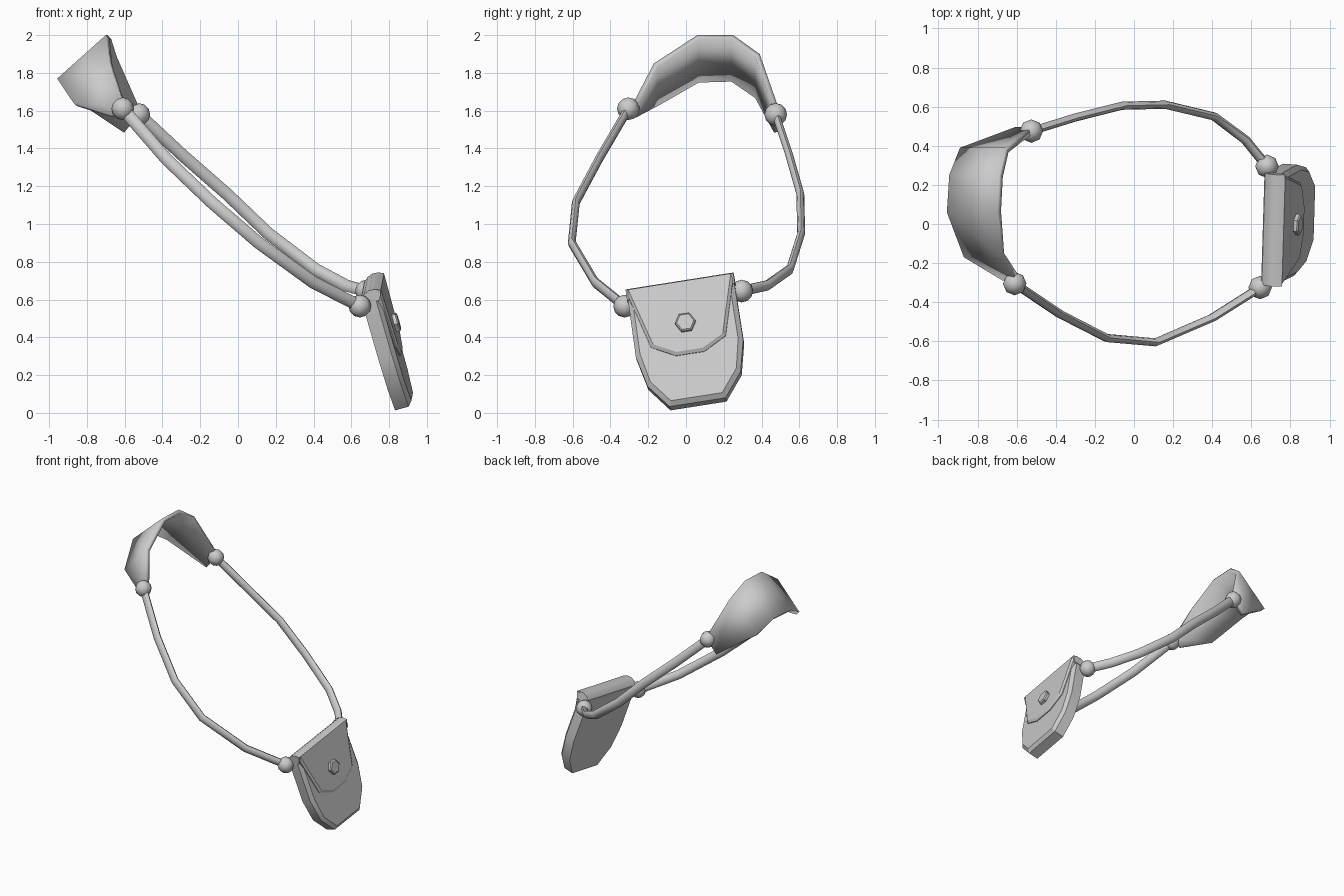
import bpy, bmesh, math
from mathutils import Vector, Matrix

if "Cube" in bpy.data.objects:
    bpy.data.objects.remove(bpy.data.objects["Cube"])

grey = bpy.data.materials.new("plain_grey")
grey.diffuse_color = (0.6, 0.6, 0.6, 1)
grey.use_nodes = True
grey.node_tree.nodes["Principled BSDF"].inputs["Base Color"].default_value = grey.diffuse_color


def finish(name, bm, angle=35, fix=True):
    """Turn a bmesh into a named, shaded object."""
    if fix:
        bmesh.ops.recalc_face_normals(bm, faces=bm.faces)
    me = bpy.data.meshes.new(name)
    bm.to_mesh(me)
    bm.free()
    me.materials.append(grey)
    ob = bpy.data.objects.new(name, me)
    bpy.context.collection.objects.link(ob)
    bpy.ops.object.select_all(action='DESELECT')
    ob.select_set(True)
    bpy.context.view_layer.objects.active = ob
    bpy.ops.object.shade_smooth_by_angle(angle=math.radians(angle))
    return ob


def loft(bm, rings):
    """Join closed rings of equal length and cap both ends."""
    vs = [[bm.verts.new(p) for p in r] for r in rings]
    n = len(vs[0])
    for a, b in zip(vs, vs[1:]):
        for i in range(n):
            bm.faces.new((a[i], a[(i + 1) % n], b[(i + 1) % n], b[i]))
    bm.faces.new(vs[0][::-1])
    bm.faces.new(vs[-1])


# Tilted frame of the pouch: u across, v down, t outward
W = Vector((0.03, 0.987, 0.155)).normalized()
D = Vector((0.275, 0.143, -0.95))
D = (D - W * D.dot(W)).normalized()
N = D.cross(W)
O = Vector((0.765, -0.035, 0.695))


def pouch(u, v, t):
    return O + W * u + D * v + N * t


def mirrored(half):
    return half + [(-u, v) for u, v in reversed(half)]


# Pouch body with a chamfered front rim
outer = mirrored([(0.285, 0.015), (0.288, 0.36), (0.25, 0.53), (0.15, 0.66)])
inner = mirrored([(0.26, 0.025), (0.263, 0.355), (0.23, 0.515), (0.138, 0.635)])
bm = bmesh.new()
loft(bm, [[pouch(u, v, -0.115) for u, v in outer],
          [pouch(u, v, -0.04) for u, v in outer],
          [pouch(u, v, -0.018) for u, v in inner]])
finish("pouch_body", bm, 25)

# Flap front plate, slightly chamfered
flap = mirrored([(0.29, 0.0), (0.2, 0.33), (0.077, 0.397)])
flap_in = mirrored([(0.275, 0.0), (0.187, 0.318), (0.07, 0.38)])
bm = bmesh.new()
loft(bm, [[pouch(u, v, -0.03) for u, v in flap],
          [pouch(u, v, -0.012) for u, v in flap],
          [pouch(u, v, 0.0) for u, v in flap_in]])
finish("flap_front", bm, 25)

# Folded top of the flap
fold = [(0, 0), (-0.03, -0.012), (-0.06, -0.015), (-0.09, -0.004),
        (-0.112, 0.016), (-0.115, 0.05), (-0.02, 0.05)]
bm = bmesh.new()
loft(bm, [[pouch(u, v, t) for t, v in fold] for u in (-0.289, 0.289)])
finish("flap_fold", bm, 40)

# Six-sided button
bm = bmesh.new()
hexagon = [(math.cos(i * math.pi / 3), math.sin(i * math.pi / 3)) for i in range(6)]
loft(bm, [[pouch(r * c, 0.23 + r * s, t) for c, s in hexagon]
          for r, t in ((0.055, -0.005), (0.055, 0.018), (0.046, 0.025))])
finish("button", bm, 25)

# Strap tubes: oval section, wider across the loop plane
LOOP = Vector((0.66, 0, 0.75)).normalized()


def strap(name, pts):
    pts = [Vector(p) for p in pts]
    rings = []
    for i, p in enumerate(pts):
        tan = (pts[min(i + 1, len(pts) - 1)] - pts[max(i - 1, 0)]).normalized()
        wide = (LOOP - tan * LOOP.dot(tan)).normalized()
        thin = tan.cross(wide)
        rings.append([p + wide * 0.033 * math.cos(k * math.pi / 4)
                      + thin * 0.021 * math.sin(k * math.pi / 4) for k in range(8)])
    bm = bmesh.new()
    loft(bm, rings)
    finish(name, bm, 50)


front_pts = [(-0.61, -0.305, 1.61), (-0.38, -0.46, 1.345), (-0.14, -0.583, 1.115),
             (0.11, -0.605, 0.9), (0.4, -0.48, 0.69), (0.645, -0.325, 0.565)]
back_pts = [(-0.525, 0.475, 1.58), (-0.3, 0.545, 1.37), (-0.06, 0.605, 1.16),
            (0.16, 0.61, 0.95), (0.41, 0.55, 0.76), (0.57, 0.43, 0.675),
            (0.68, 0.295, 0.645)]
strap("front_strap", front_pts)
strap("back_strap", back_pts)

# Joint balls at the strap ends
joints = {"front_pad_joint": front_pts[0], "front_pouch_joint": front_pts[-1],
          "back_pad_joint": back_pts[0], "back_pouch_joint": back_pts[-1]}
for name, p in joints.items():
    bm = bmesh.new()
    bmesh.ops.create_uvsphere(bm, u_segments=8, v_segments=6, radius=0.06,
                              matrix=Matrix.Translation(p))
    finish(name, bm, 60)

# Arched shoulder pad: y, then upper edge (x, z) and lower edge (x, z)
stations = [(-0.29, -0.6, 1.62, -0.67, 1.575), (-0.17, -0.68, 1.85, -0.87, 1.64),
            (0.06, -0.7, 2.0, -0.957, 1.77), (0.25, -0.69, 2.0, -0.945, 1.775),
            (0.39, -0.655, 1.9, -0.89, 1.68), (0.495, -0.52, 1.6, -0.61, 1.49)]
bm = bmesh.new()
rows = [(bm.verts.new((ax, y, az)), bm.verts.new((bx, y, bz)))
        for y, ax, az, bx, bz in stations]
for (a, b), (c, d) in zip(rows, rows[1:]):
    bm.faces.new((a, c, d, b))
pad = finish("shoulder_pad", bm, 45, fix=False)
solid = pad.modifiers.new("thickness", 'SOLIDIFY')
solid.thickness = 0.03
solid.offset = -1
